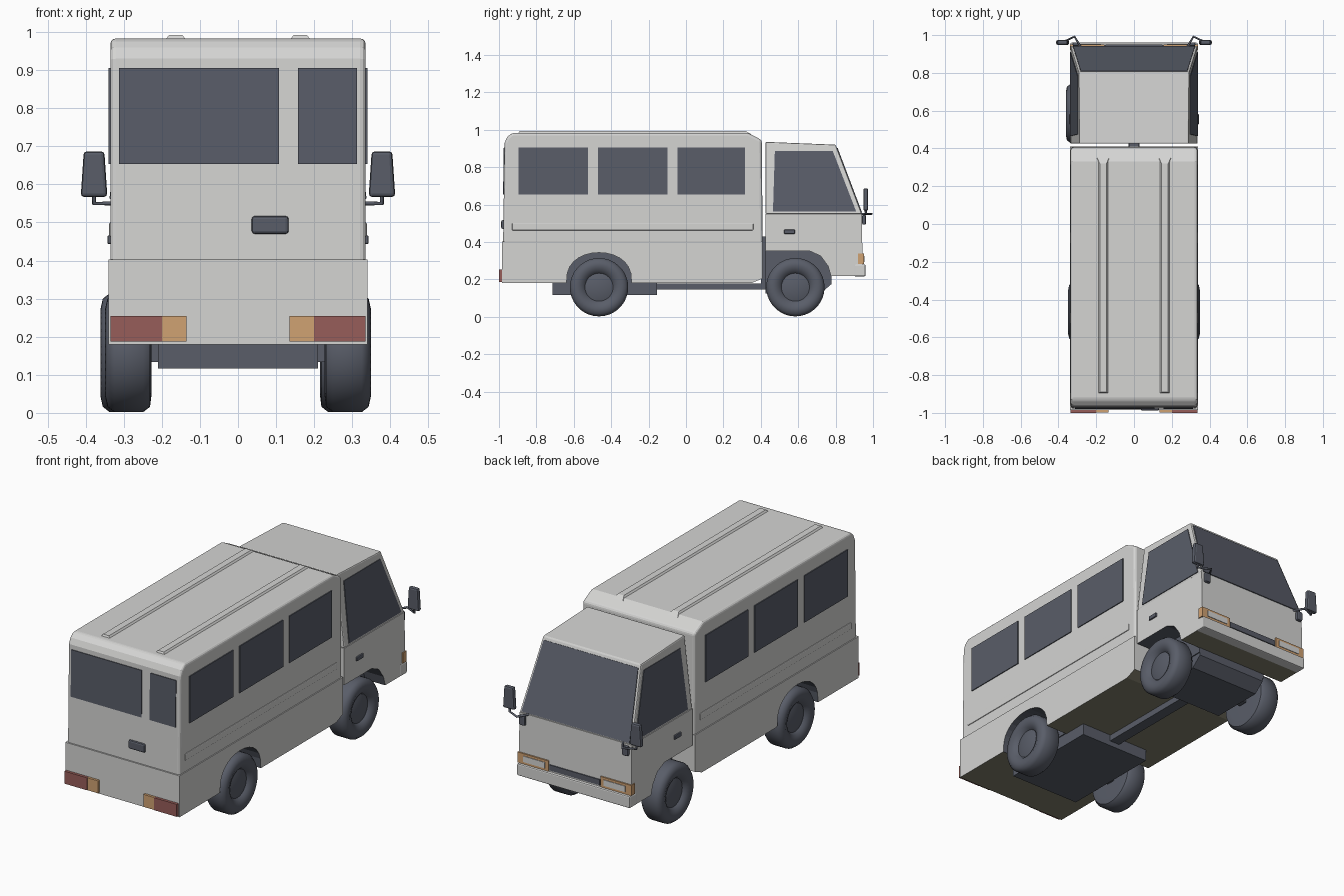
import bpy, bmesh, math
from mathutils import Vector

if "Cube" in bpy.data.objects:
    bpy.data.objects.remove(bpy.data.objects["Cube"], do_unlink=True)


def material(name, r, g, b):
    m = bpy.data.materials.new(name)
    m.use_nodes = True
    m.diffuse_color = (r, g, b, 1)
    m.node_tree.nodes["Principled BSDF"].inputs["Base Color"].default_value = (r, g, b, 1)
    return m


PAINT = material("body_paint", .66, .66, .65)
DARK = material("dark_trim", .1, .11, .14)
FLOOR = material("floor_olive", .22, .21, .15)
RED = material("red_lens", .31, .11, .1)
AMBER = material("amber_lens", .63, .36, .17)


def finish(name, bm, mats, bevel=0, smooth=False, segments=2):
    bmesh.ops.recalc_face_normals(bm, faces=bm.faces)
    me = bpy.data.meshes.new(name)
    bm.to_mesh(me)
    bm.free()
    ob = bpy.data.objects.new(name, me)
    bpy.context.collection.objects.link(ob)
    for m in mats:
        me.materials.append(m)
    if smooth:
        bpy.ops.object.select_all(action='DESELECT')
        ob.select_set(True)
        bpy.context.view_layer.objects.active = ob
        bpy.ops.object.shade_smooth_by_angle(angle=math.radians(40))
    if bevel:
        b = ob.modifiers.new("bevel", 'BEVEL')
        b.width, b.segments, b.limit_method = bevel, segments, 'ANGLE'
        b.angle_limit = math.radians(35)
    return ob


def extrude(name, profile, half_width, mats, rule=None, bevel=0, segments=2):
    """Extrude a (y, z) profile across x; half_width is a function of z."""
    bm = bmesh.new()
    left = [bm.verts.new((half_width(z), y, z)) for y, z in profile]
    right = [bm.verts.new((-half_width(z), y, z)) for y, z in profile]
    bm.faces.new(left)
    bm.faces.new(right[::-1])
    n = len(profile)
    for i in range(n):
        j = (i + 1) % n
        bm.faces.new((left[j], left[i], right[i], right[j]))
    bmesh.ops.recalc_face_normals(bm, faces=bm.faces)
    if rule:
        for f in bm.faces:
            f.material_index = rule(f.calc_center_median(), f.normal)
    return finish(name, bm, mats, bevel, segments=segments)


def box(name, x, y, z, mat, bevel=0):
    bm = bmesh.new()
    bmesh.ops.create_cube(bm, size=1)
    for v in bm.verts:
        v.co = [(a + b) / 2 + c * (b - a) for (a, b), c in zip((x, y, z), v.co)]
    return finish(name, bm, [mat], bevel)


def plate(name, points, outward, mat, thick=.006):
    """Thin flat plate standing proud of the surface through the points."""
    bm = bmesh.new()
    face = bm.faces.new([bm.verts.new(p) for p in points])
    face.normal_update()
    n = face.normal.copy()
    if n.dot(Vector(outward)) < 0:
        n.negate()
    geo = bmesh.ops.extrude_face_region(bm, geom=[face])["geom"]
    for v in geo:
        if isinstance(v, bmesh.types.BMVert):
            v.co += n * thick
    return finish(name, bm, [mat])


def tube(name, points, radius, mat):
    cu = bpy.data.curves.new(name, 'CURVE')
    cu.dimensions, cu.bevel_depth, cu.bevel_resolution = '3D', radius, 2
    cu.use_fill_caps = True
    sp = cu.splines.new('POLY')
    sp.points.add(len(points) - 1)
    for p, co in zip(sp.points, points):
        p.co = (*co, 1)
    cu.materials.append(mat)
    bpy.context.collection.objects.link(bpy.data.objects.new(name, cu))


SIDES = (("left", 1), ("right", -1))
REAR_AXLE, FRONT_AXLE, HUB_Z = -.465, .585, .158


# Passenger body: upper shell and wider skirt with wheel arch
def lower_rule(c, n):
    if n.z < -.9 and c.z < .225:
        return 2
    arch = c.z < .36 and abs(n.x) < .5 and (abs(c.y - REAR_AXLE) < .19 or .43 < c.y < .8)
    return 1 if arch else 0


extrude("body_upper", [(-.978, .39), (-.97, .93), (-.957, .96), (-.93, .983), (.33, .983),
                       (.405, .945), (.41, .39)], lambda z: .335, [PAINT], bevel=.014, segments=3)
arch = []
for i in range(15):
    a = math.pi * i / 14
    arch.append((REAR_AXLE - .174 * math.cos(a), .18 + .163 * max(math.sin(a), 0) ** .75))
extrude("body_skirt", [(-.985, .18)] + arch + [(.35, .18), (.41, .205), (.41, .403), (-.985, .403)],
        lambda z: .34, [PAINT, DARK, FLOOR], lower_rule)
box("rear_arch_inner", (-.215, .215), (-.65, -.28), (.182, .36), DARK)
for name, s in SIDES:
    box(name + "_side_rib", sorted((s * .33, s * .339)), (-.93, .36), (.462, .5), PAINT, .006)
    # Roof rib with sloping flanks and ends
    rib = box(name + "_roof_rib", sorted((s * .132, s * .195)), (-.9, .35), (.975, .992), PAINT)
    for v in rib.data.vertices:
        if v.co.z > .98:
            v.co.x += .014 if v.co.x < s * .163 else -.014
            v.co.y += .01 if v.co.y < 0 else -.03

# Body windows
for y0, y1 in ((-.895, -.525), (-.47, -.1), (-.045, .315)):
    for name, s in SIDES:
        plate(name + "_side_window", [(s * .335, y, z) for y, z in
              ((y0, .653), (y1, .653), (y1, .905), (y0, .905))], (s, 0, 0), DARK, .005)


def rear_y(z):
    return -.978 + .008 * (z - .39) / .54


for x0, x1 in ((-.313, .108), (.157, .312)):
    plate("rear_window", [(x, rear_y(z), z) for x, z in
          ((x0, .653), (x1, .653), (x1, .905), (x0, .905))], (0, -1, 0), DARK, .004)
box("rear_handle", (.036, .133), (-.988, -.97), (.47, .517), DARK, .008)

# Tail lights
for name, s in SIDES:
    box(name + "_tail_lamp", sorted((s * .2, s * .335)), (-1, -.98), (.187, .254), RED)
    box(name + "_rear_indicator", sorted((s * .135, s * .2)), (-.998, -.98), (.187, .254), AMBER)


# Cab: straight lower half, tapered greenhouse above the belt line
def cab_width(z):
    return .335 - .045 * max(z - .55, 0) / .385


def screen_y(z):
    return .94 - .14 * (z - .55) / .37


extrude("cab_lower", [(.425, .352), (.425, .55), (.94, .55), (.945, .218), (.775, .218),
                      (.76, .27), (.72, .325), (.66, .352)],
        cab_width, [PAINT, DARK, FLOOR], lower_rule)
extrude("cab_upper", [(.425, .55), (.425, .935), (.8, .92), (.94, .55)],
        cab_width, [PAINT], bevel=.006)
box("cab_arch_inner", (-.215, .215), (.425, .778), (.19, .36), DARK)
plate("windscreen", [(s * (cab_width(z) - .012), screen_y(z), z) for s, z in
      ((-1, .556), (1, .556), (1, .902), (-1, .902))], (0, 1, 0), DARK, .004)
for name, s in SIDES:
    plate(name + "_door_window", [(s * cab_width(z), y, z) for y, z in
          ((.465, .562), (.91, .562), (.785, .885), (.475, .885))], (s, 0, 0), DARK, .004)
    box(name + "_door_handle", sorted((s * .33, s * .343)), (.525, .582), (.443, .466), DARK, .004)

# Nose: bumper, grille and headlamps
box("front_bumper", (-.337, .337), (.9, .96), (.216, .28), PAINT, .006)
box("grille", (-.15, .15), (.935, .949), (.288, .318), DARK)
for name, s in SIDES:
    box(name + "_headlamp_surround", sorted((s * .155, s * .34)), (.92, .951), (.282, .338), AMBER)
    box(name + "_headlamp_lens", sorted((s * .175, s * .305)), (.945, .954), (.294, .326), PAINT)

# Wing mirrors
for name, s in SIDES:
    head = box(name + "_mirror", sorted((s * .343, s * .413)), (.948, .974), (.567, .687), DARK, .009)
    for v in head.data.vertices:
        if v.co.z > .6:
            v.co.x += s * (.008 if abs(v.co.x) < .38 else -.008)
    tube(name + "_mirror_arm", [(s * .378, .96, .58), (s * .378, .962, .55),
                                (s * .315, .992, .55), (s * .282, .938, .55)], .006, DARK)
    box(name + "_lower_mirror", sorted((s * .29, s * .325)), (.942, .962), (.492, .545), DARK, .007)

# Chassis
box("rear_chassis", (-.21, .21), (-.715, -.155), (.117, .183), DARK)
box("rear_axle", (-.24, .24), (-.49, -.44), (.133, .18), DARK)
box("frame_beam", (-.03, .03), (-.16, .45), (.145, .178), DARK)
box("cab_link", (-.025, .025), (.4, .435), (.16, .43), DARK)
extrude("front_chassis", [(.425, .125), (.72, .125), (.778, .175), (.778, .222), (.425, .222)],
        lambda z: .21, [DARK])
box("front_axle", (-.24, .24), (.56, .61), (.135, .18), DARK)


# Wheels: one revolved section for tyre and dished hub
def wheel(name, x, y, s):
    section = [(.046, 0), (.048, .035), (.036, .075), (.05, .086), (.062, .115), (.056, .142),
               (.038, .156), (-.038, .156), (-.056, .142), (-.06, .11), (-.05, 0)]
    bm = bmesh.new()
    vs = [bm.verts.new((s * a, 0, r)) for a, r in section]
    es = [bm.edges.new(p) for p in zip(vs, vs[1:])]
    bmesh.ops.spin(bm, geom=vs + es, cent=(0, 0, 0), axis=(1, 0, 0),
                   angle=math.tau, steps=36, use_duplicate=False)
    bmesh.ops.remove_doubles(bm, verts=bm.verts, dist=.0005)
    ob = finish(name, bm, [DARK], smooth=True)
    ob.location = (x, y, HUB_Z)


for name, s in SIDES:
    wheel("rear_" + name + "_wheel", s * .287, REAR_AXLE, s)
    wheel("front_" + name + "_wheel", s * .287 - .012, FRONT_AXLE, s)
